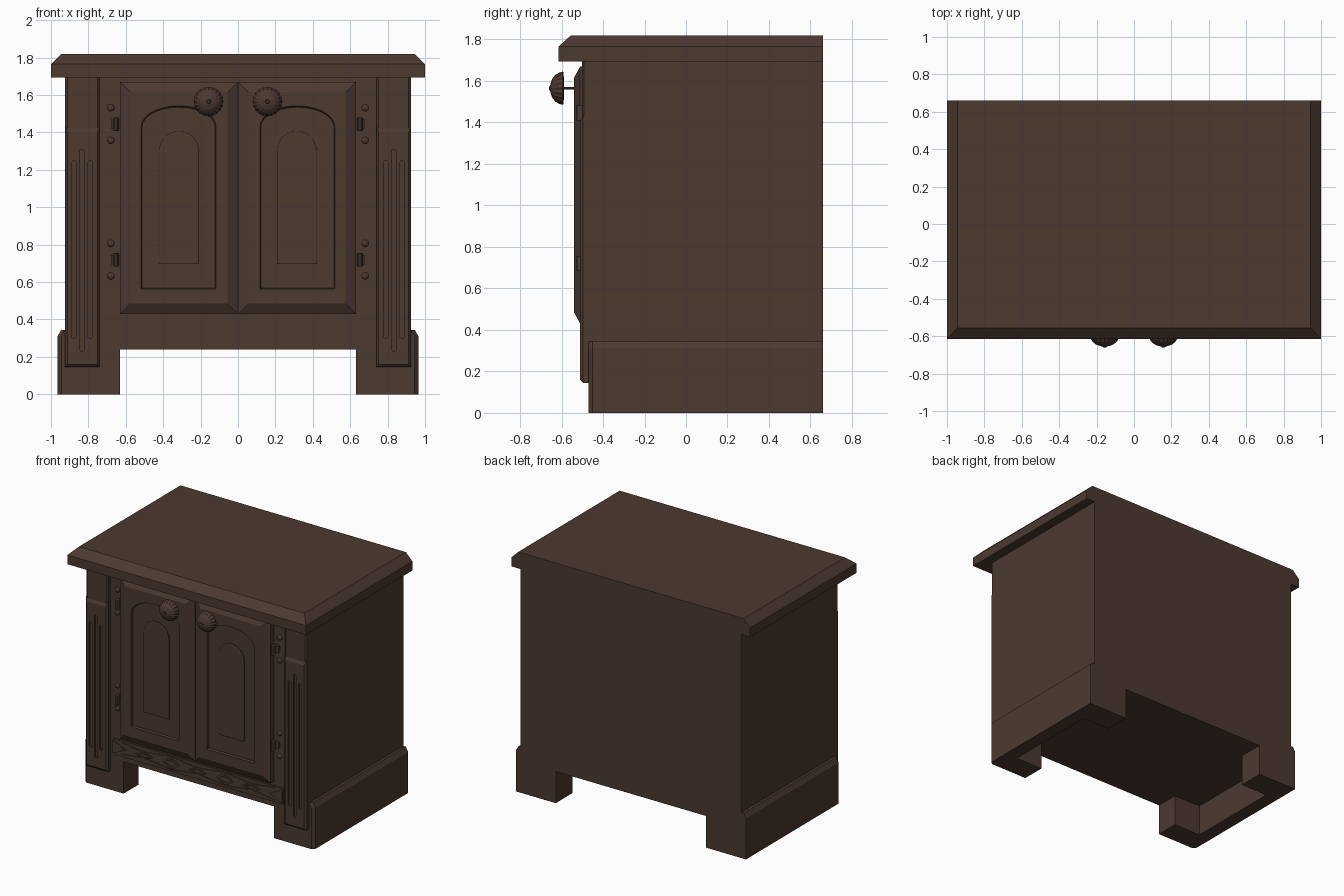
import bpy, bmesh, math

if "Cube" in bpy.data.objects:
    bpy.data.objects.remove(bpy.data.objects["Cube"])

wood = bpy.data.materials.new("dark_brown_wood")
wood.diffuse_color = (0.072, 0.041, 0.030, 1)
wood.use_nodes = True
wood.node_tree.nodes["Principled BSDF"].inputs["Base Color"].default_value = wood.diffuse_color


def loft(name, loops, caps=True, s=1, smooth=False):
    """Skin a row of equal-length point loops; s=-1 mirrors in x."""
    bm = bmesh.new()
    rows = [[bm.verts.new((x * s, y, z)) for x, y, z in lp] for lp in loops]
    n = len(rows[0])
    for a, b in zip(rows, rows[1:] if caps else rows[1:] + rows[:1]):
        for i in range(n):
            j = (i + 1) % n
            bm.faces.new((a[i], a[j], b[j], b[i]))
    if caps:
        bm.faces.new(rows[0])
        bm.faces.new(rows[-1])
    bmesh.ops.recalc_face_normals(bm, faces=bm.faces[:])
    me = bpy.data.meshes.new(name)
    bm.to_mesh(me)
    bm.free()
    me.materials.append(wood)
    ob = bpy.data.objects.new(name, me)
    bpy.context.collection.objects.link(ob)
    if smooth:
        activate(ob)
        bpy.ops.object.shade_smooth_by_angle(angle=math.radians(28))
    return ob


def activate(ob):
    bpy.ops.object.select_all(action='DESELECT')
    ob.select_set(True)
    bpy.context.view_layer.objects.active = ob


def rect(x0, x1, z0, z1, y):
    return [(x0, y, z0), (x1, y, z0), (x1, y, z1), (x0, y, z1)]


def box(name, x0, x1, y0, y1, z0, z1, s=1):
    return loft(name, [rect(x0, x1, z0, z1, y0), rect(x0, x1, z0, z1, y1)], s=s)


def arch(x0, x1, z0, spring, top, y, n=14):
    c, r = (x0 + x1) / 2, (x1 - x0) / 2
    return [(x0, y, z0), (x1, y, z0)] + [
        (c + r * math.cos(math.pi * i / n), y, spring + (top - spring) * math.sin(math.pi * i / n))
        for i in range(n + 1)]


def slot(cx, z0, z1, r, y, n=8):
    pts = []
    for zc, start in ((z1 - r, 0), (z0 + r, math.pi)):
        pts += [(cx + r * math.cos(start + math.pi * i / n), y, zc + r * math.sin(start + math.pi * i / n))
                for i in range(n + 1)]
    return pts


def circle(cx, cz, r, y, n, rib=0):
    return [(cx + r * (1 - rib * (i % 2)) * math.cos(2 * math.pi * i / n), y,
             cz + r * (1 - rib * (i % 2)) * math.sin(2 * math.pi * i / n)) for i in range(n)]


def lens(cx, a, b, y, n=24):
    pts = []
    for i in range(n):
        t = 2 * math.pi * i / n
        pts.append((cx + a * math.cos(t), y, 0.34 + b * math.sin(t) * abs(math.sin(t))))
    return pts


def cut(ob, cutter):
    activate(ob)
    m = ob.modifiers.new("cut", 'BOOLEAN')
    m.operation, m.solver, m.object = 'DIFFERENCE', 'EXACT', cutter
    bpy.ops.object.modifier_apply(modifier=m.name)
    bpy.data.objects.remove(cutter)


# carcass and top
box("cabinet_body", -0.925, 0.925, -0.47, 0.66, 0.24, 1.70)
loft("table_top", [
    [(-1, -0.615, z), (1, -0.615, z), (1, 0.66, z), (-1, 0.66, z)] for z in (1.695, 1.765)] + [
    [(-0.945, -0.555, 1.82), (0.945, -0.555, 1.82), (0.945, 0.66, 1.82), (-0.945, 0.66, 1.82)]])

# carved front rail
box("rail_board", -0.715, 0.715, -0.478, -0.46, 0.28, 0.40)
for k, cx in enumerate((-0.45, -0.225, 0, 0.225, 0.45)):
    a, b = (0.068, 0.036) if k % 2 else (0.072, 0.02)
    loft("rail_carved_lens", [lens(cx, a, b, -0.476), lens(cx, a, b, -0.486),
                              lens(cx, a * .7, b * .6, -0.486), lens(cx, a * .7, b * .6, -0.476)], caps=False)
xs = [-0.64 + 1.28 * i / 48 for i in range(49)]
for v in (-1, 1):
    mid = [(x, 0.34 + v * (0.036 - 0.011 * math.cos(2 * math.pi * x / 0.45))) for x in xs]
    loft("rail_carved_wave", [[(x, y, z - 0.005) for x, z in mid] + [(x, y, z + 0.005) for x, z in mid[::-1]]
                              for y in (-0.476, -0.485)])

for s in (-1, 1):
    loft("rail_end_leaf", [[(0.71, y, 0.29), (0.71, y, 0.39), (0.66, y, 0.365), (0.60, y, 0.34),
                            (0.66, y, 0.315)] for y in (-0.476, -0.486)], s=s)

    # plinth side with chamfered top and front corner, plus feet
    def plinth(x, y):
        return [(0.86, y, 0), (x, y, 0), (x, y, 0.31), (x - 0.02, y, 0.345), (0.86, y, 0.345)]
    loft("plinth_side", [plinth(0.945, -0.47), plinth(0.965, -0.45), plinth(0.965, 0.66)], s=s)
    box("front_foot", 0.63, 0.90, -0.47, -0.29, 0, 0.26, s)
    box("back_foot", 0.63, 0.90, 0.46, 0.66, 0, 0.26, s)

    # fluted pilaster and the plain block above it
    pil = loft("fluted_pilaster", [rect(0.74, 0.925, 0.145, 1.43, -0.46), rect(0.74, 0.925, 0.145, 1.43, -0.497),
                                   rect(0.752, 0.912, 0.16, 1.40, -0.512)], s=s)
    for fx, z0, z1 in ((0.79, 0.30, 1.25), (0.834, 0.23, 1.31), (0.877, 0.30, 1.25)):
        cut(pil, loft("flute_cutter", [slot(fx, z0, z1, 0.012, -0.55), slot(fx, z0, z1, 0.012, -0.50)], s=s))
    loft("pilaster_block", [rect(0.74, 0.925, 1.40, 1.70, -0.46), rect(0.74, 0.925, 1.40, 1.70, -0.492),
                            rect(0.752, 0.912, 1.40, 1.70, -0.502)], s=s)

    # bevelled door with arched recess and raised field
    door = loft("door", [rect(0.002, 0.63, 0.43, 1.67, -0.46), rect(0.002, 0.63, 0.43, 1.67, -0.51),
                         rect(0.057, 0.575, 0.485, 1.615, -0.54)], s=s)
    cut(door, loft("arch_cutter", [arch(0.115, 0.52, 0.56, 1.43, 1.547, -0.55),
                                   arch(0.122, 0.513, 0.567, 1.43, 1.535, -0.522)], s=s))
    loft("door_arched_field", [arch(0.208, 0.422, 0.697, 1.30, 1.408, -0.518),
                               arch(0.208, 0.422, 0.697, 1.30, 1.408, -0.531),
                               arch(0.214, 0.416, 0.703, 1.30, 1.402, -0.535)], s=s)

    # ribbed domed knob on a thin stem
    prof = [(0.02, -0.588), (0.077, -0.59), (0.08, -0.595), (0.075, -0.612), (0.064, -0.63),
            (0.045, -0.645), (0.022, -0.653), (0.012, -0.655), (0.008, -0.661)]
    loft("door_knob", [circle(0.157, 1.565, r, y, 40, 0.05) for r, y in prof], s=s)
    loft("knob_stem", [circle(0.157, 1.565, 0.006, y, 10) for y in (-0.53, -0.60)], s=s, smooth=True)

    # hinges with round-headed pins above and below
    for hz in (0.72, 1.445):
        box("hinge_leaf", 0.632, 0.68, -0.486, -0.465, hz - 0.025, hz + 0.025, s)
        loft("hinge_barrel", [[(0.652 + 0.015 * math.cos(math.pi * i / 6), -0.508 + 0.02 * math.sin(math.pi * i / 6), z)
                               for i in range(12)] for z in (hz - 0.036, hz + 0.036)], s=s, smooth=True)
        for dz in (-0.087, 0.087):
            loft("hinge_pin_head", [circle(0.68, hz + dz, r, y, 16) for r, y in
                                    ((0.019, -0.465), (0.019, -0.476), (0.014, -0.484), (0.006, -0.488))],
                 s=s, smooth=True)
